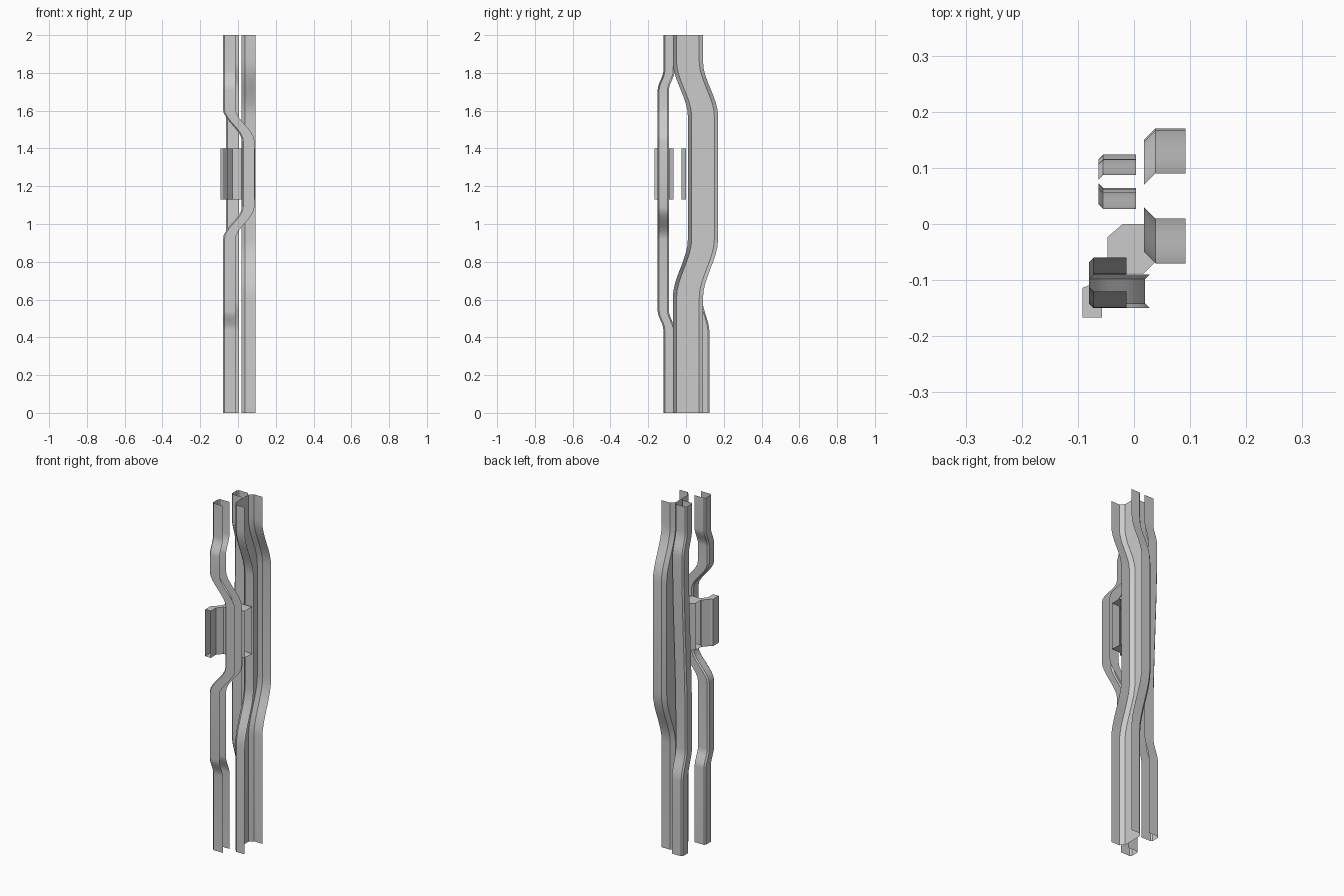
import bpy, bmesh, math

if "Cube" in bpy.data.objects:
    bpy.data.objects.remove(bpy.data.objects["Cube"])


def new_object(name, bm):
    mesh = bpy.data.meshes.new(name)
    bm.to_mesh(mesh)
    bm.free()
    ob = bpy.data.objects.new(name, mesh)
    bpy.context.collection.objects.link(ob)
    bpy.context.view_layer.objects.active = ob
    ob.select_set(True)
    bpy.ops.object.shade_smooth_by_angle(angle=math.radians(25))
    ob.select_set(False)
    return ob


def channel(x0, x1, y0, y1, c):
    """Open channel with chamfered corners; its web is at x0."""
    return [(x1, y0), (x0 + c, y0), (x0, y0 + c),
            (x0, y1 - c), (x0 + c, y1), (x1, y1)]


def offset(keys, z):
    """Eased offset between the (z, value) keys."""
    for (za, a), (zb, b) in zip(keys, keys[1:]):
        if z <= zb:
            t = (z - za) / (zb - za)
            return a + (b - a) * t * t * (3 - 2 * t)
    return keys[-1][1]


def rail(name, profile, xkeys, ykeys, steps=8):
    levels = {0.0, 2.0}
    for keys in (xkeys, ykeys):
        for (za, a), (zb, b) in zip(keys, keys[1:]):
            n = 1 if a == b else steps
            levels.update(round(za + (zb - za) * i / n, 4) for i in range(n + 1))
    bm = bmesh.new()
    rows = []
    for z in sorted(levels):
        dx, dy = offset(xkeys, z), offset(ykeys, z)
        rows.append([bm.verts.new((x + dx, y + dy, z)) for x, y in profile])
    for r, s in zip(rows, rows[1:]):
        for i in range(len(profile) - 1):
            bm.faces.new((r[i], s[i], s[i + 1], r[i + 1]))
    return new_object(name, bm)


STRAIGHT = [(0, 0), (2, 0)]

# large rear right rail, bowed backwards
rail("large_rail", channel(0.018, 0.092, -0.07, 0.09, 0.02), STRAIGHT,
     [(0, 0), (0.61, 0), (0.92, 0.08), (1.57, 0.08), (1.86, 0), (2, 0)])

# small rear left rail
rail("rear_rail", channel(-0.063, 0.004, 0.027, 0.087, 0.008), STRAIGHT,
     [(0, 0.037), (0.43, 0.037), (0.6, 0), (0.75, 0),
      (1.68, 0.029), (1.72, 0.029), (1.85, 0), (2, 0)])

# small front rail, jogged sideways around the bracket
rail("front_rail", channel(-0.08, -0.013, -0.12, -0.06, 0.008),
     [(0, 0), (0.92, 0), (1.09, 0.1), (1.44, 0.1), (1.61, 0), (2, 0)],
     [(0, 0), (0.44, 0), (0.54, -0.03), (1.71, -0.03), (1.81, 0), (2, 0)])

# bracket: top and bottom plates joined by folded walls
front_wall = [(-0.057, -0.167), (-0.057, -0.12), (-0.03, -0.088),
              (0.018, -0.088), (0.039, -0.067), (0.09, -0.067)]
rear_wall = [(0.09, 0.0), (-0.02, 0.0), (-0.047, -0.023)]
side_wall = [(-0.047, -0.07), (-0.08, -0.109), (-0.092, -0.114), (-0.092, -0.167)]
walls = (front_wall, rear_wall, side_wall)
bm = bmesh.new()
low, high = ([[bm.verts.new((x, y, z)) for x, y in w] for w in walls]
             for z in (1.13, 1.4))
for a, b in zip(low, high):
    for i in range(len(a) - 1):
        bm.faces.new((a[i], a[i + 1], b[i + 1], b[i]))
bm.faces.new(sum(high, []))
bm.faces.new(list(reversed(sum(low, []))))
new_object("bracket", bm)
